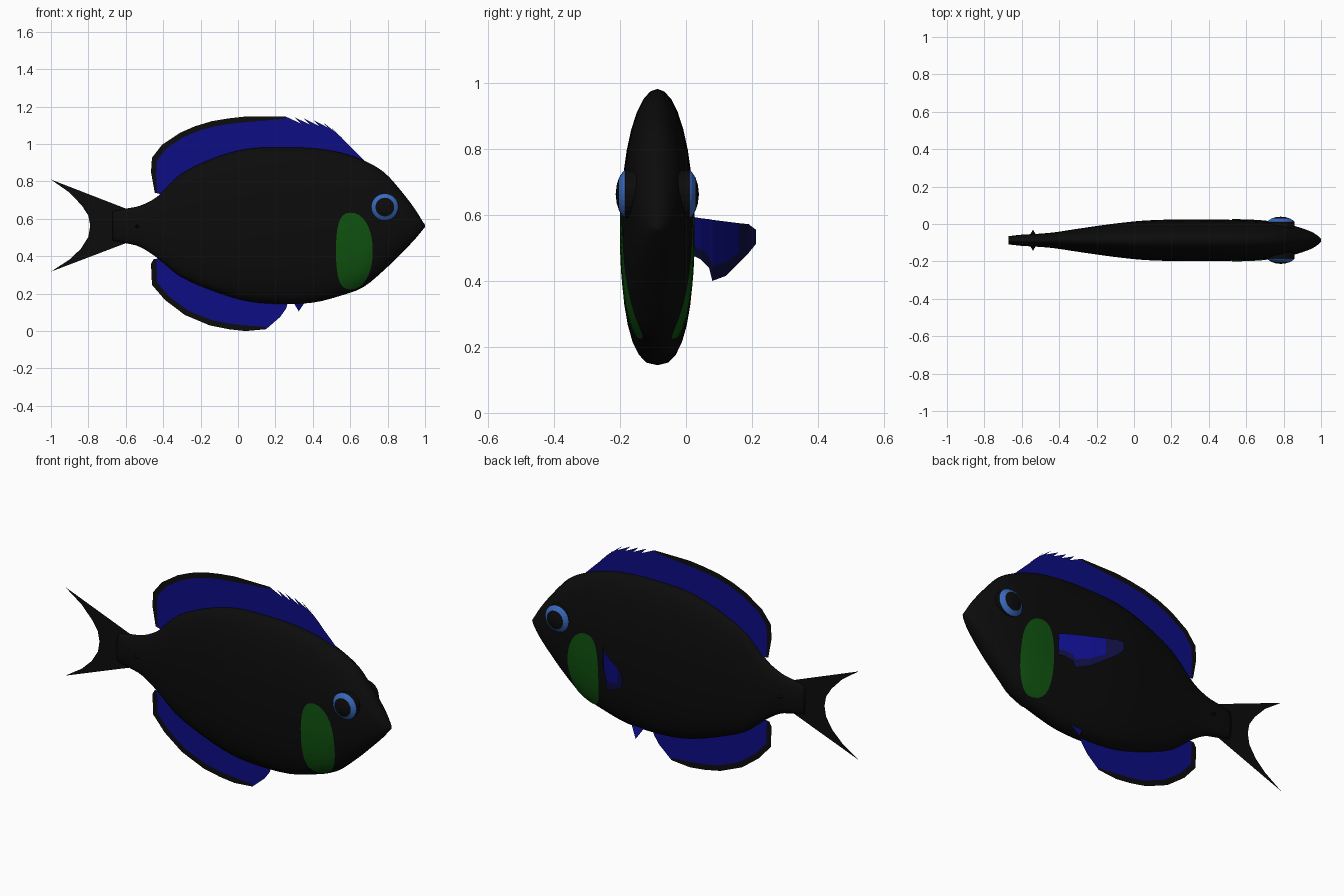
import bpy, bmesh, math
from mathutils import Vector

if "Cube" in bpy.data.objects:
    bpy.data.objects.remove(bpy.data.objects["Cube"])

CY = -0.087  # centre plane of the fish


def material(name, rgb):
    m = bpy.data.materials.new(name)
    m.diffuse_color = (*rgb, 1)
    m.use_nodes = True
    m.node_tree.nodes["Principled BSDF"].inputs["Base Color"].default_value = m.diffuse_color
    return m


BLACK = material("black", (0.0035, 0.0035, 0.0035))
BLUE = material("deep blue", (0.004, 0.004, 0.23))
NAVY = material("navy", (0.004, 0.004, 0.05))
GREEN = material("green", (0.005, 0.085, 0.005))
RING = material("light blue", (0.04, 0.14, 0.5))


def build(name, verts, faces, mats, idx=None, smooth=False):
    me = bpy.data.meshes.new(name)
    me.from_pydata(verts, [], faces)
    for m in mats:
        me.materials.append(m)
    for i, p in enumerate(me.polygons):
        p.material_index = idx[i] if idx else 0
        p.use_smooth = smooth
    ob = bpy.data.objects.new(name, me)
    bpy.context.collection.objects.link(ob)
    return ob


def fix_normals(ob):
    bm = bmesh.new()
    bm.from_mesh(ob.data)
    bmesh.ops.recalc_face_normals(bm, faces=bm.faces)
    bm.to_mesh(ob.data)
    bm.free()


def loft(name, rows, mats, rule=lambda r, c: 0, smooth=False, closed=False):
    """Skin a list of equally long point rows; rule gives the material slot."""
    n = len(rows[0])
    verts = [p for row in rows for p in row]
    faces, idx = [], []
    for r in range(len(rows) - 1):
        for c in range(n if closed else n - 1):
            d = (c + 1) % n
            faces.append((r * n + c, r * n + d, (r + 1) * n + d, (r + 1) * n + c))
            idx.append(rule(r, c))
    if closed:
        faces += [tuple(range(n)), tuple(range((len(rows) - 1) * n, len(rows) * n))]
        idx += [rule(0, 0), rule(len(rows) - 2, 0)]
    ob = build(name, verts, faces, mats, idx, smooth)
    if closed:
        fix_normals(ob)
    return ob


# Body: x, top, bottom, half thickness
ST = [(-.67, .64, .485, .022), (-.60, .655, .47, .03), (-.524, .67, .45, .034),
      (-.43, .72, .39, .042), (-.31, .836, .293, .06), (-.12, .928, .21, .087),
      (.05, .974, .16, .105), (.22, .982, .145, .111), (.40, .977, .152, .111),
      (.545, .955, .188, .109), (.67, .913, .235, .104), (.78, .85, .325, .092),
      (.87, .752, .412, .073), (.945, .654, .49, .047), (.985, .59, .538, .023),
      (1.0, .568, .556, .008)]


def section(x):
    """Smoothly interpolated top, bottom and half thickness."""
    i = max(j for j in range(len(ST) - 1) if ST[j][0] <= x)
    a, b = ST[i], ST[i + 1]
    p, q = ST[max(i - 1, 0)], ST[min(i + 2, len(ST) - 1)]
    h = b[0] - a[0]
    t = (x - a[0]) / h
    out = []
    for k in (1, 2, 3):
        m0 = (b[k] - p[k]) / (b[0] - p[0]) * h
        m1 = (q[k] - a[k]) / (q[0] - a[0]) * h
        out.append((2*t**3 - 3*t*t + 1) * a[k] + (t**3 - 2*t*t + t) * m0
                   + (3*t*t - 2*t**3) * b[k] + (t**3 - t*t) * m1)
    return out


def half_width(x, z):
    top, bot, w = section(x)
    u = min(1, abs(z - (top + bot) / 2) / ((top - bot) / 2))
    n = 2.0 if z > (top + bot) / 2 else 2.5
    return w * (1 - u**n) ** (1 / n)


rows = []
xs = [a[0] + (b[0] - a[0]) * k / 3 for a, b in zip(ST, ST[1:]) for k in range(3)] + [1.0]
for x in xs:
    top, bot, w = section(x)
    row = []
    for k in range(32):
        a = 2 * math.pi * k / 32
        z = (top + bot) / 2 + (top - bot) / 2 * math.sin(a)
        row.append((x, CY + math.copysign(half_width(x, z), math.cos(a)), z))
    rows.append(row)
loft("body", rows, [BLACK], smooth=True, closed=True)

for side, label in ((-1, "right"), (1, "left")):
    # Gill cover patch lying on the body
    rows = []
    for r in range(9):
        row = []
        for k in range(33):
            a = 2 * math.pi * k / 32
            c, s = math.cos(a), math.sin(a)
            f = r / 8
            z = .428 + .205 * f * math.copysign(abs(s)**.85, s)
            x = .622 + .098 * f * math.copysign(abs(c)**.85, c) - .02 * f * s * s
            row.append((x, CY + side * (half_width(x, z) + .004), z))
        rows.append(row)
    loft("gill_cover_" + label, rows, [GREEN], smooth=True)

    # Domed eye with a coloured ring
    prof = [(.073, .06), (.073, .098), (.067, .105), (.05, .116), (.028, .123), (.002, .126)]
    rows = [[(.785 + r * math.cos(math.pi * k / 12), CY + side * y,
              .663 + r * math.sin(math.pi * k / 12)) for k in range(24)] for r, y in prof]
    loft("eye_" + label, rows, [BLACK, RING], lambda r, c: int(r in (1, 2)), closed=True)

    # Small spine on the tail stem
    v = [(-.575, CY, .56), (-.505, CY, .56), (-.54, CY, .585), (-.54, CY, .535),
         (-.54, CY + side * .056, .56)]
    fix_normals(build("tail_spine_" + label, v,
                      [(0, 2, 4), (2, 1, 4), (1, 3, 4), (3, 0, 4), (0, 2, 1, 3)], [BLACK]))


def edge_fin(name, outer, edged, centre, teeth=()):
    """Flat fin from the outline down into the body, dark band on the first points."""
    rows = [[], [], []]
    for i, (x, z) in enumerate(outer):
        p, c = Vector((x, z)), Vector(centre)
        d = (c - p).normalized()
        band = p + d * (.012 if i in (0, edged) else .03)
        root = p.lerp(c, .5)
        for row, q in zip(rows, (p, band, root)):
            row.append((q.x, CY, q.y))
    loft(name, rows, [BLUE, BLACK], lambda r, c: int(r == 0 and c < edged))
    if teeth:
        v, f = [], []
        for a, b in zip(teeth, teeth[1:]):
            f.append((len(v), len(v) + 1, len(v) + 2))
            v += [(a[0], CY, a[1]), (a[0] - .032, CY, a[1] + .033), (b[0], CY, b[1])]
        build(name + "_spines", v, f, [BLUE])


# Dorsal fin with slanted spines in front
notches = [(.285, 1.115), (.335, 1.11), (.385, 1.103), (.435, 1.095), (.482, 1.087),
           (.525, 1.06), (.568, 1.02), (.605, .98), (.68, .908)]
edge_fin("dorsal_fin",
         [(-.445, .74), (-.465, .85), (-.46, .927), (-.407, .995), (-.31, 1.06), (-.23, 1.095),
          (-.14, 1.122), (-.05, 1.137), (.04, 1.147), (.255, 1.147)] + notches,
         9, (.1, .6), notches)

# Anal fin
edge_fin("anal_fin",
         [(-.45, .385), (-.465, .36), (-.46, .247), (-.39, .166), (-.284, .086), (-.15, .03),
          (-.05, .01), (.04, 0), (.15, .01), (.225, .075), (.257, .12), (.275, .18)],
         8, (.05, .45))

# Forked tail fin
trail = [(-1, .81), (-.9, .74), (-.834, .67), (-.8, .617), (-.79, .563),
         (-.8, .504), (-.84, .44), (-.9, .383), (-1, .318)]
loft("tail_fin", [[(x, CY, z) for x, z in trail],
                  [(-.6, CY, .655 - .185 * k / 8) for k in range(9)]], [BLACK])

# Side fin, swept out and back: x, y, top, bottom
st = [(.5, .015, .595, .48), (.475, .045, .59, .465), (.445, .07, .587, .44),
      (.435, .08, .585, .40), (.375, .12, .58, .415), (.31, .16, .575, .455),
      (.265, .19, .572, .485), (.24, .212, .555, .512)]
loft("pectoral_fin", [[(x, y, t + (b - t) * f) for x, y, t, b in st] for f in (0, .75, 1)],
     [BLUE, NAVY], lambda r, c: int(r == 1 or c > 4))

# Small belly fin
build("pelvic_fin", [(.28, -.05, .18), (.375, -.05, .18), (.325, -.022, .105)],
      [(0, 1, 2)], [BLUE])
